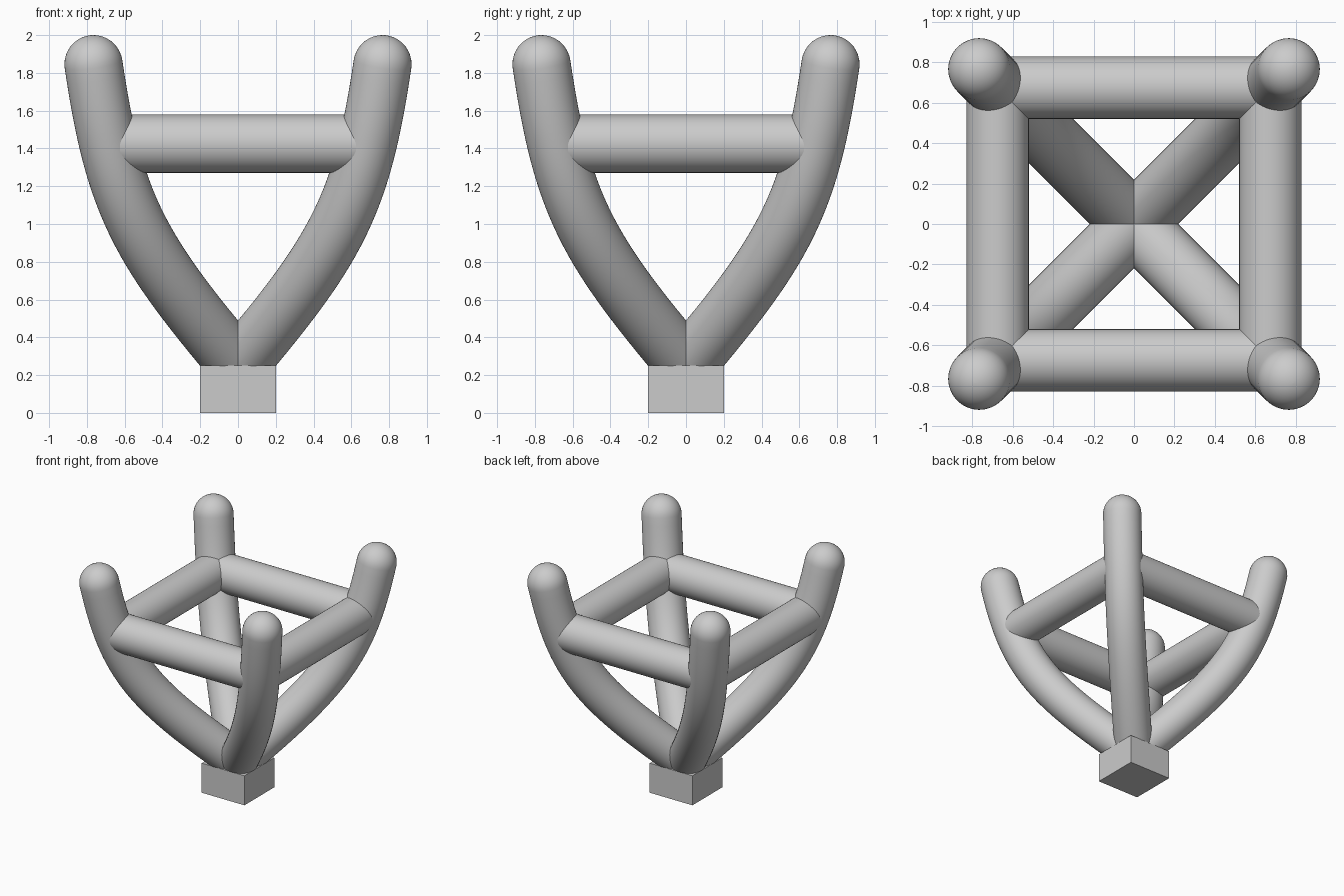
import bpy, bmesh, math
from mathutils import Vector
from mathutils.geometry import interpolate_bezier

if "Cube" in bpy.data.objects:
    bpy.data.objects.remove(bpy.data.objects["Cube"])

R = 0.154      # tube radius
SEG = 48


def finish(bm, name):
    bmesh.ops.recalc_face_normals(bm, faces=bm.faces)
    me = bpy.data.meshes.new(name)
    bm.to_mesh(me)
    bm.free()
    ob = bpy.data.objects.new(name, me)
    bpy.context.collection.objects.link(ob)
    bpy.ops.object.select_all(action='DESELECT')
    ob.select_set(True)
    bpy.context.view_layer.objects.active = ob
    bpy.ops.object.shade_smooth_by_angle(angle=math.radians(35))
    return ob


def loft(bm, rings, side):
    # rings: (centre, tangent, radius); side is perpendicular to the whole path
    loops = []
    for c, t, r in rings:
        up = t.cross(side).normalized()
        loops.append([bm.verts.new(c + r * (math.cos(a) * side + math.sin(a) * up))
                      for a in (2 * math.pi * i / SEG for i in range(SEG))])
    for a, b in zip(loops, loops[1:]):
        for i in range(SEG):
            j = (i + 1) % SEG
            bm.faces.new((a[i], a[j], b[j], b[i]))
    bm.faces.new(loops[0][::-1])
    bm.faces.new(loops[-1])


# square base block
bm = bmesh.new()
bmesh.ops.create_cube(bm, size=1)
bmesh.ops.scale(bm, vec=(0.4, 0.4, 0.25), verts=bm.verts)
bmesh.ops.translate(bm, vec=(0, 0, 0.125), verts=bm.verts)
finish(bm, "base_block")


# curved arms with domed tips, trimmed flat at the block's top
def arm(name, sx, sy):
    P = [Vector((sx * x, sy * x, z)) for x, z in
         ((0, 0.25), (0.54, 0.884), (0.657, 1.124), (0.765, 1.846))]
    pts = interpolate_bezier(*P, 32)
    tans = [(pts[min(i + 1, 31)] - pts[max(i - 1, 0)]).normalized() for i in range(32)]
    tans[0], tans[-1] = (P[1] - P[0]).normalized(), (P[3] - P[2]).normalized()
    rings = [(p, t, R) for p, t in zip(pts, tans)]
    for k in range(1, 11):
        a = math.pi / 2 * min(k / 10, 0.985)
        rings.append((pts[-1] + tans[-1] * R * math.sin(a), tans[-1], R * math.cos(a)))
    bm = bmesh.new()
    loft(bm, rings, Vector((-sy, sx, 0)).normalized())
    cut = bmesh.ops.bisect_plane(bm, geom=bm.verts[:] + bm.edges[:] + bm.faces[:],
                                 plane_co=(0, 0, 0.247), plane_no=(0, 0, 1), clear_inner=True)
    edges = [e for e in cut['geom_cut'] if isinstance(e, bmesh.types.BMEdge)]
    bmesh.ops.holes_fill(bm, edges=edges, sides=0)
    finish(bm, name)


for sx, sx_name in ((-1, "left"), (1, "right")):
    for sy, sy_name in ((-1, "front"), (1, "back")):
        arm(f"{sy_name}_{sx_name}_arm", sx, sy)

# square ring of cross bars
B, Z = 0.674, 1.425
for name, along, out in (("front_bar", (1, 0, 0), (0, -1, 0)), ("back_bar", (1, 0, 0), (0, 1, 0)),
                         ("left_bar", (0, 1, 0), (-1, 0, 0)), ("right_bar", (0, 1, 0), (1, 0, 0))):
    d, o = Vector(along), Vector(out)
    mid = o * B + Vector((0, 0, Z))
    bm = bmesh.new()
    loft(bm, [(mid - d * B, d, R), (mid + d * B, d, R)], o)
    finish(bm, name)
